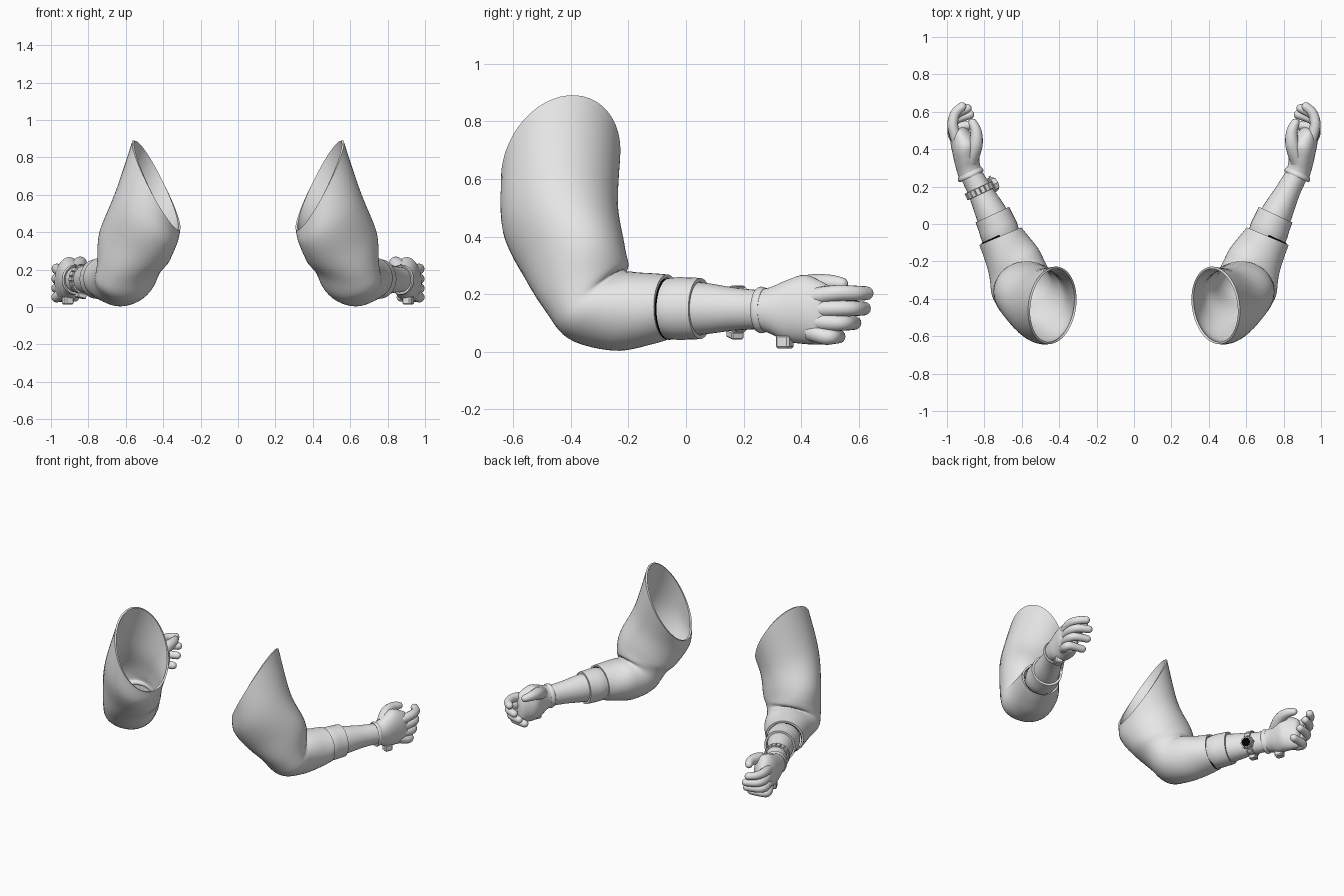
import bpy, bmesh, math
from mathutils import Vector

cube = bpy.data.objects.get("Cube")
if cube:
    bpy.data.objects.remove(cube)


def material(name, value):
    m = bpy.data.materials.new(name)
    m.use_nodes = True
    m.diffuse_color = (value, value, value, 1)
    m.node_tree.nodes["Principled BSDF"].inputs["Base Color"].default_value = m.diffuse_color
    return m


GREY = material("light grey", 0.8)
BLACK = material("black", 0.0)
ACROSS = Vector((0.9, -0.42, 0))     # outward across the forearm
ALONG = Vector((0.42, 0.9, 0))       # from elbow to wrist
UP = Vector((0, 0, 1))


def finish(name, bm, mat, thickness=0, angle=40):
    mesh = bpy.data.meshes.new(name)
    bm.to_mesh(mesh)
    bm.free()
    mesh.materials.append(mat)
    ob = bpy.data.objects.new(name, mesh)
    bpy.context.collection.objects.link(ob)
    bpy.ops.object.select_all(action='DESELECT')
    ob.select_set(True)
    bpy.context.view_layer.objects.active = ob
    if thickness:
        mod = ob.modifiers.new("cloth thickness", 'SOLIDIFY')
        mod.thickness = thickness
        mod.offset = -1
        bpy.ops.object.modifier_apply(modifier=mod.name)
    bpy.ops.object.shade_smooth_by_angle(angle=math.radians(angle))


def spline(rows, steps):
    """Smooth curve through rows, each row a tuple of vectors."""
    out = []
    last = len(rows) - 1
    for i in range(last):
        quad = [rows[max(0, min(last, i + k))] for k in (-1, 0, 1, 2)]
        for j in range(steps):
            t = j / steps
            out.append(tuple(
                b + (c - a) * t / 2 + (a - b * 2.5 + c * 2 - d / 2) * t * t
                + (b * 3 - a - c * 3 + d) * t ** 3 / 2
                for a, b, c, d in zip(*quad)))
    return out + [rows[-1]]


def loft(name, rings, side, mat=GREY, seg=32, caps=False, thickness=0, fold=0):
    """Skin over elliptical rings (centre, half axis, half axis)."""
    bm = bmesh.new()
    loops = []
    for i, (c, a, b) in enumerate(rings):
        loop = []
        for k in range(seg):
            t = math.tau * k / seg
            r = 1 + fold * math.sin(3 * t + i * 0.35) * math.sin(math.pi * i / len(rings))
            p = c + (a * math.cos(t) + b * math.sin(t)) * r
            loop.append(bm.verts.new((p.x * side, p.y, p.z)))
        loops.append(loop)
    facing = 0
    for (c, _, _), lo, hi in zip(rings, loops, loops[1:]):
        centre = Vector((c.x * side, c.y, c.z))
        for k in range(seg):
            n = (k + 1) % seg
            f = bm.faces.new((lo[k], lo[n], hi[n], hi[k]))
            f.normal_update()
            facing += f.normal.dot((f.calc_center_median() - centre).normalized())
    if caps:
        bm.faces.new(loops[0][::-1])
        bm.faces.new(loops[-1])
    if facing < 0:
        bmesh.ops.reverse_faces(bm, faces=bm.faces[:])
    finish(name, bm, mat, thickness)


def arm_ring(x, y, z, wide, tall):
    return Vector((x, y, z)), UP * tall, ACROSS * wide


def finger(name, points, start, end, side):
    """Tapered tube with a round tip."""
    path = [p for p, in spline([(Vector(p),) for p in points], 6)]
    rings = []
    for i, p in enumerate(path):
        d = (path[min(i + 1, len(path) - 1)] - path[max(i - 1, 0)]).normalized()
        u = (UP - d * UP.dot(d)).normalized()
        r = start + (end - start) * i / (len(path) - 1)
        rings.append((p, u * r, d.cross(u) * r))
    p, u, v = rings[-1]
    for k in range(1, 5):
        t = k * math.pi / 8.5
        rings.append((p + d * end * math.sin(t), u * math.cos(t), v * math.cos(t)))
    loft(name, rings, side, seg=16, caps=True)


def box(name, centre, size, axes, side):
    bm = bmesh.new()
    bmesh.ops.create_cube(bm, size=1)
    for v in bm.verts:
        p = Vector(centre)
        for axis, s, q in zip(axes, size, v.co.copy()):
            p += axis * s * q
        v.co = (p.x * side, p.y, p.z)
    bmesh.ops.recalc_face_normals(bm, faces=bm.faces[:])
    bmesh.ops.bevel(bm, geom=bm.edges[:], offset=min(size) * 0.15, segments=1, affect='EDGES')
    finish(name, bm, GREY, angle=20)


# Sleeve rings from the slanted shoulder opening, round the elbow, to the hem
SLEEVE = [
    ((.437, -.435, .65), (-.035, .206, .02), (.125, .025, .24)),
    ((.492, -.438, .47), (-.015, .2, .03), (.168, .012, .13)),
    ((.552, -.385, .32), (0, .175, .05), (.187, 0, .075)),
    ((.585, -.345, .225), (0, .145, .08), (.172, -.02, .02)),
    ((.605, -.31, .16), (.02, .09, .12), (.155, -.06, 0)),
    ((.635, -.22, .143), (.01, .03, .137), (.135, -.07, 0)),
    ((.68, -.13, .148), (0, 0, .125), (.122, -.055, 0)),
    ((.715, -.065, .155), (0, 0, .113), (.112, -.047, 0)),
]

# Fingers: name, height, tip across, tip forward
FINGERS = [("index_finger", .203, .92, .627), ("middle_finger", .15, .892, .618),
           ("ring_finger", .1, .878, .585), ("little_finger", .053, .872, .53)]


def build_arm(label, side):
    rings = [tuple(Vector(v) for v in row) for row in SLEEVE]
    loft(label + "_sleeve", spline(rings, 6), side, seg=48, thickness=0.012, fold=0.025)
    cuff = [arm_ring(.7, -.09, .15, .098, .098), arm_ring(.72, -.04, .15, .106, .108),
            arm_ring(.74, .01, .15, .102, .108), arm_ring(.757, .05, .15, .1, .106)]
    loft(label + "_rolled_cuff", spline(cuff, 4), side, thickness=0.014)
    # Dark seam showing on the outer, lower part of the cuff
    seam = [arm_ring(.715, -.071, .148, .105, .105), arm_ring(.721, -.058, .148, .106, .107)]
    loft(label + "_cuff_seam", seam, side, BLACK)
    skin = [arm_ring(.715, -.04, .15, .092, .095), arm_ring(.765, .06, .15, .084, .09),
            arm_ring(.825, .18, .148, .066, .073), arm_ring(.885, .29, .145, .058, .066)]
    loft(label + "_forearm", spline(skin, 5), side, caps=True)

    # Glove with a raised wrist hem and a pull tab
    hem = [arm_ring(.868, .252, .145, .069, .077), arm_ring(.873, .262, .145, .074, .081),
           arm_ring(.88, .277, .145, .069, .076)]
    loft(label + "_glove_hem", spline(hem, 4), side, thickness=0.012)
    palm = [arm_ring(.875, .268, .145, .066, .073), arm_ring(.885, .3, .143, .066, .083),
            arm_ring(.893, .35, .142, .072, .106), arm_ring(.902, .41, .147, .076, .12),
            arm_ring(.925, .46, .137, .062, .112), arm_ring(.938, .495, .128, .044, .098),
            arm_ring(.942, .508, .125, .02, .07)]
    loft(label + "_glove_palm", spline(palm, 5), side, caps=True)
    for name, z, tip, reach in FINGERS:
        length = reach - .45
        pts = [(.94, .43, z * .8 + .027), (.968, .45 + length * .4, z),
               (.957, .45 + length * .78, z), (tip, reach, z)]
        finger(label + "_" + name, pts, .031, .024, side)
    finger(label + "_thumb", [(.88, .34, .19), (.848, .42, .228), (.844, .49, .238),
                              (.862, .54, .235)], .046, .023, side)
    box(label + "_glove_tab", (.91, .343, .035), (.05, .052, .046), (ACROSS, ALONG, UP), side)


build_arm("left", 1)
build_arm("right", -1)

# Wristwatch on the right arm: bracelet links, clasp, case and dial
wrist = Vector((.824, .178, .148))
turn = math.radians(22)


def around(angle):
    out = -ACROSS * math.cos(angle) - UP * math.sin(angle)
    return out, out.cross(ALONG)


LINKS = 18
for k in range(LINKS):
    out, tangent = around(turn + math.tau * k / LINKS)
    box("watch_link", wrist + out * .076, (.012, .038, .025), (out, ALONG, tangent), -1)
out, tangent = around(turn + math.radians(80))
box("watch_clasp", wrist + out * .09, (.026, .046, .05), (out, ALONG, tangent), -1)

out, tangent = around(turn)
for name, radius, depth, lift, mat in (("watch_case", .043, .024, .084, GREY),
                                       ("watch_bezel", .037, .008, .099, GREY),
                                       ("watch_dial", .031, .004, .103, BLACK)):
    bm = bmesh.new()
    bmesh.ops.create_cone(bm, cap_ends=True, segments=8, radius1=radius,
                          radius2=radius * .94, depth=depth)
    for v in bm.verts:
        p = wrist + out * (lift + v.co.z) + ALONG * v.co.x + tangent * v.co.y
        v.co = (-p.x, p.y, p.z)
    bmesh.ops.recalc_face_normals(bm, faces=bm.faces[:])
    finish(name, bm, mat, angle=20)
box("watch_crown", wrist + out * .086 + ALONG * .044, (.01, .012, .01), (out, ALONG, tangent), -1)
